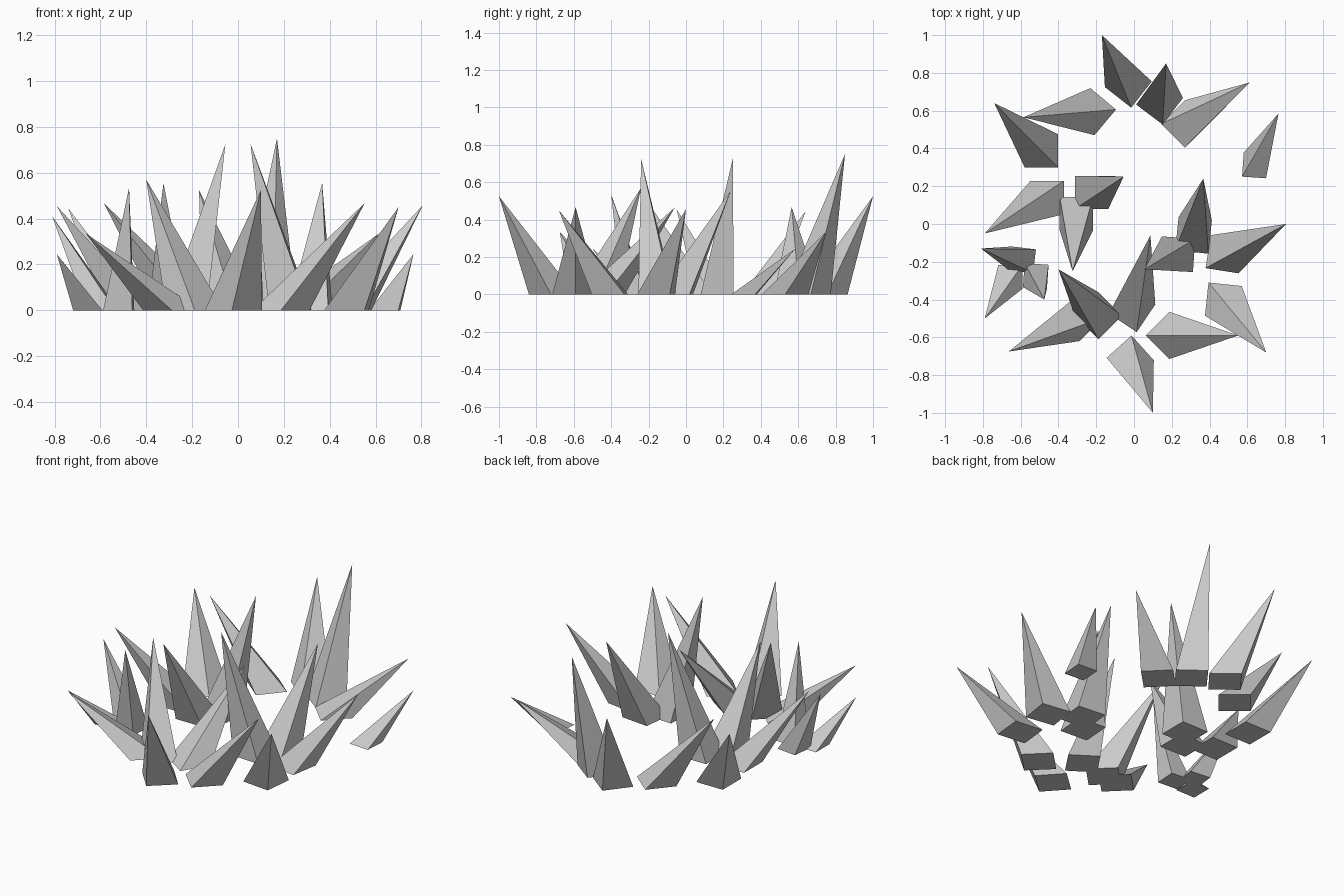
import bpy
import bmesh
from math import cos, sin, radians

default_cube = bpy.data.objects.get("Cube")
if default_cube:
    bpy.data.objects.remove(default_cube, do_unlink=True)

# Single stone material
stone = bpy.data.materials.new("stone_grey")
stone.use_nodes = True
stone_colour = (0.6, 0.6, 0.6, 1)
stone.diffuse_color = stone_colour
stone.node_tree.nodes["Principled BSDF"].inputs["Base Color"].default_value = stone_colour

LARGE, SMALL = 0.125, 0.09


def spike(name, base, tip, turn, radius=LARGE):
    """Leaning four-sided pyramid: flat square base on the ground, one sharp tip."""
    bm = bmesh.new()
    ring = []
    for corner in range(4):
        angle = radians(turn + 90 * corner)
        ring.append(bm.verts.new((base[0] + radius * cos(angle),
                                  base[1] + radius * sin(angle), 0)))
    apex = bm.verts.new(tip)
    bm.faces.new(ring[::-1])
    for corner in range(4):
        bm.faces.new((ring[corner], ring[(corner + 1) % 4], apex))
    mesh = bpy.data.meshes.new(name)
    bm.to_mesh(mesh)
    bm.free()
    mesh.materials.append(stone)
    obj = bpy.data.objects.new(name, mesh)
    bpy.context.collection.objects.link(obj)
    return obj


# Back of the ring
spike("back_outer_spike", base=(-.03, .74), tip=(-.17, 1, .525), turn=7)
spike("back_tall_spike", base=(.135, .65), tip=(.17, .85, .75), turn=8)
spike("back_left_spike", base=(.27, .53), tip=(.615, .75, .335), turn=0)
spike("back_right_spike", base=(-.22, .595), tip=(-.585, .565, .467), turn=5)
spike("back_right_outer_spike", base=(-.49, .387), tip=(-.74, .64, .445), turn=45)
spike("left_small_spike", base=(.64, .31), tip=(.765, .585, .245), turn=41, radius=SMALL)

# Right side of the ring
spike("right_spike", base=(-.46, .14), tip=(-.79, -.05, .455), turn=45)
spike("right_low_spike", base=(-.59, -.19), tip=(-.81, -.13, .41), turn=38, radius=SMALL)
spike("right_tiny_spike", base=(-.655, -.28), tip=(-.79, -.5, .245), turn=45, radius=SMALL)
spike("right_upright_spike", base=(-.52, -.275), tip=(-.475, -.4, .535), turn=41, radius=SMALL)

# Middle
spike("middle_tall_spike", base=(-.225, .167), tip=(-.055, .25, .725), turn=45)
spike("middle_right_spike", base=(-.305, .055), tip=(-.325, -.25, .555), turn=45)
spike("middle_left_spike", base=(.315, -.06), tip=(.367, .24, .555), turn=39)
spike("middle_left_tall_spike", base=(.23, -.16), tip=(.055, -.24, .725), turn=41)
spike("middle_front_spike", base=(-.01, -.45), tip=(.087, -.06, .465), turn=11)

# Left side and front of the ring
spike("left_spike", base=(.48, -.16), tip=(.805, 0, .457), turn=36)
spike("front_left_spike", base=(.473, -.407), tip=(.7, -.68, .45), turn=39)
spike("front_inner_spike", base=(.187, -.59), tip=(.552, -.59, .467), turn=0)
spike("front_outer_spike", base=(-.02, -.715), tip=(.1, -1, .525), turn=-3)
spike("front_right_tall_spike", base=(-.188, -.486), tip=(-.4, -.24, .57), turn=0)
spike("front_right_low_spike", base=(-.288, -.495), tip=(-.663, -.675, .335), turn=0)
